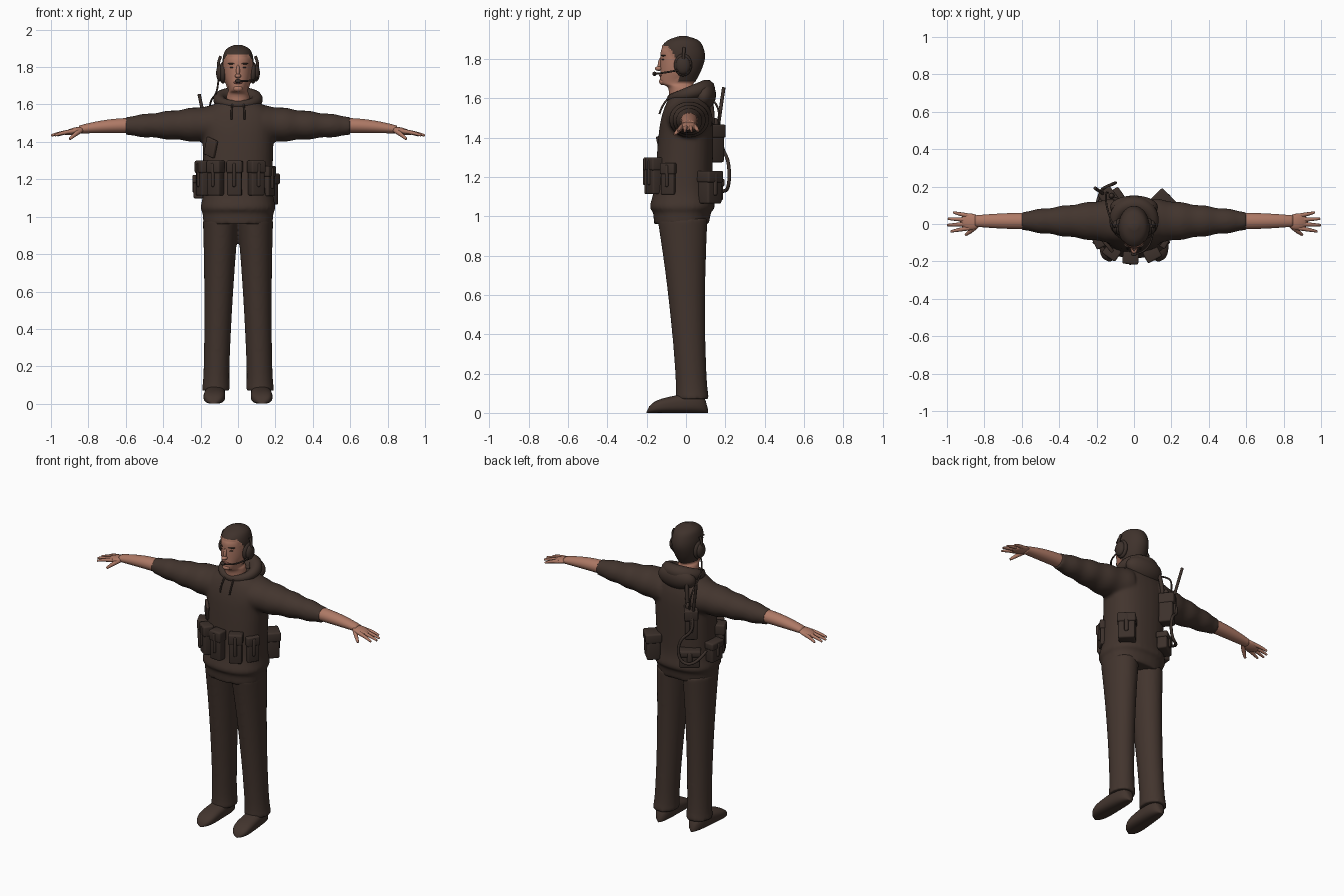
import bpy, bmesh, math
from mathutils import Matrix, Vector, Euler

default_cube = bpy.data.objects.get("Cube")
if default_cube:
    bpy.data.objects.remove(default_cube, do_unlink=True)

SIDES = {"left": 1, "right": -1}


def material(name, red, green, blue):
    mat = bpy.data.materials.new(name)
    mat.use_nodes = True
    mat.diffuse_color = (red, green, blue, 1)
    shader = mat.node_tree.nodes["Principled BSDF"]
    shader.inputs["Base Color"].default_value = (red, green, blue, 1)
    return mat


CLOTH = material("brown cloth", .055, .035, .027)
GEAR = material("dark gear", .045, .03, .024)
HAIR = material("brown hair", .05, .032, .025)
SKIN = material("skin", .42, .19, .13)
LIPS = material("lips", .24, .09, .07)


def link(name, data, mat):
    data.materials.append(mat)
    obj = bpy.data.objects.new(name, data)
    bpy.context.collection.objects.link(obj)
    return obj


def finish(name, bm, mat):
    bmesh.ops.recalc_face_normals(bm, faces=bm.faces)
    for face in bm.faces:
        face.smooth = True
    mesh = bpy.data.meshes.new(name)
    bm.to_mesh(mesh)
    bm.free()
    return link(name, mesh, mat)


def mix(start, end, t):
    return start + (end - start) * t


def catmull(a, b, c, d, t):
    slope, bend = c - a, 2 * a - 5 * b + 4 * c - d
    return b + (slope * t + bend * t * t + (3 * b - a - 3 * c + d) * t ** 3) / 2


def smooth_rows(rows, steps=6):
    """Insert interpolated rows between the given profile rows."""
    padded = [rows[0], *rows, rows[-1]]
    for i in range(len(rows) - 1):
        for step in range(steps):
            yield [catmull(*values, step / steps) for values in zip(*padded[i:i + 4])]
    yield rows[-1]


def rule_rows(rule, count=24):
    return [rule(i / count) for i in range(count + 1)]


def loft(bm, axis, rings, sides=32, mirror=1, power=1):
    """Each ring is: position on the axis, two centres, two radii."""
    loops = []
    for along, centre_u, centre_v, radius_u, radius_v in rings:
        loop = []
        for k in range(sides):
            angle = math.tau * (k + .5) / sides
            c, s = math.cos(angle), math.sin(angle)
            u = centre_u + radius_u * math.copysign(abs(c) ** power, c)
            v = centre_v + radius_v * math.copysign(abs(s) ** power, s)
            x, y, z = {"x": (along, u, v), "y": (u, along, v), "z": (u, v, along)}[axis]
            loop.append(bm.verts.new((x * mirror, y, z)))
        loops.append(loop)
    for low, high in zip(loops, loops[1:]):
        for k in range(sides):
            bm.faces.new((low[k - 1], low[k], high[k], high[k - 1]))
    bm.faces.new(loops[0])
    bm.faces.new(loops[-1])


def fuse(obj):
    """Blend overlapping volumes into one skin."""
    remesh = obj.modifiers.new("Fuse", "REMESH")
    remesh.mode, remesh.voxel_size, remesh.use_smooth_shade = "VOXEL", .01, True
    soften = obj.modifiers.new("Soften", "SMOOTH")
    soften.iterations = 5


def tube(name, points, radii, mat, cyclic=False):
    curve = bpy.data.curves.new(name, "CURVE")
    curve.dimensions, curve.bevel_depth, curve.bevel_resolution = "3D", 1, 3
    curve.use_fill_caps, curve.resolution_u = True, 6
    path = curve.splines.new("NURBS")
    path.points.add(len(points) - 1)
    for i, (point, place) in enumerate(zip(path.points, points)):
        point.co = (*place, 1)
        point.radius = radii[i] if isinstance(radii, list) else radii
    path.order_u, path.use_endpoint_u, path.use_cyclic_u = 3, not cyclic, cyclic
    link(name, curve, mat)


def ball(name, place, size, mat, turn=(0, 0, 0)):
    bm = bmesh.new()
    matrix = Matrix.LocRotScale(Vector(place), Euler(turn), Vector(size))
    bmesh.ops.create_uvsphere(bm, u_segments=24, v_segments=16, radius=1, matrix=matrix)
    finish(name, bm, mat)


def pouch(name, degrees, z, width, depth, height, roll=0, flap=True, mat=GEAR):
    """Soft box on the body at an angle around the waist, with a flap and a strap."""
    boxes = [((0, 0, 0), (width, depth, height))]
    if flap:
        boxes.append(((0, 0, height / 3), (width * 1.1, depth * 1.2, height * .36)))
        boxes.append(((0, -depth / 2, height * .1), (width / 4, .02, height * .7)))
    bm = bmesh.new()
    for place, size in boxes:
        matrix = Matrix.LocRotScale(Vector(place), None, Vector(size))
        bmesh.ops.create_cube(bm, size=1, matrix=matrix)
    obj = finish(name, bm, mat)
    angle, out = math.radians(degrees), depth / 2
    obj.location = ((.18 + out) * math.sin(angle), -.01 - (.145 + out) * math.cos(angle), z)
    obj.rotation_euler = (0, roll, angle)
    soft = obj.modifiers.new("Round", "BEVEL")
    soft.width, soft.segments = depth / 4, 3


# Sweater: torso and sleeves
def sleeve(t):
    fold = .003 * math.sin(t * 25)
    return (mix(.1, .6, t), .016, mix(1.495, 1.485, t),
            mix(.12, .05, t) + fold, mix(.105, .05, t) + fold)


torso = [(.96, .185, .14), (1.02, .19, .148), (1.05, .2, .165), (1.15, .185, .148),
         (1.4, .19, .14), (1.5, .2, .13), (1.57, .17, .11), (1.63, .08, .08)]
bm = bmesh.new()
loft(bm, "z", [(z, 0, (z - 1.42) / 20, wide, deep) for z, wide, deep in smooth_rows(torso)],
     power=.85)
for side in SIDES.values():
    loft(bm, "x", rule_rows(sleeve), mirror=side)
fuse(finish("sweater", bm, CLOTH))


# Trousers: two legs joined at the hips, flared at the cuffs
def leg(t):
    cuff = .008 * math.exp(-t * 20)
    return (mix(.07, .99, t), mix(.118, .092, t), mix(.032, -.018, t),
            mix(.068, .096, t * t) + cuff, mix(.078, .128, t * t) + cuff)


bm = bmesh.new()
for side in SIDES.values():
    loft(bm, "z", rule_rows(leg), mirror=side)
fuse(finish("trousers", bm, CLOTH))


# Shoes, forearms and hands
def shoe(t):
    end = math.sqrt(max(1 - (2 * t - 1) ** 4, .01))
    top = mix(.06, .12, t) * end / 2
    return (mix(-.2, .113, t), mix(.13, .118, t), top, mix(.062, .05, t) * end, top)


def forearm(t):
    return (mix(.56, .85, t), .016, mix(1.488, 1.466, t * t),
            mix(.044, .03, t * t), mix(.04, .021, t * t))


for word, side in SIDES.items():
    bm = bmesh.new()
    loft(bm, "y", rule_rows(shoe), mirror=side, power=.75)
    finish(word + "_shoe", bm, CLOTH)
    bm = bmesh.new()
    loft(bm, "x", rule_rows(forearm), mirror=side)
    finish(word + "_forearm", bm, SKIN)
    ball(word + "_palm", (side * .875, .012, 1.458), (.058, .044, .018), SKIN, (0, side * .25, 0))
    for i, finger in enumerate(("index", "middle", "ring", "little")):
        root, fan = (i - 1) * .022, (i - 1.5) * .012
        tip = 1 - (i - 1.3) ** 2 * .012
        tube(f"{word}_{finger}_finger",
             [(side * .88, root, 1.457), (side * mix(.9, tip, .5), root + fan / 2, 1.45),
              (side * tip, root + fan, 1.434)], [.012, .011, .006], SKIN)
    tube(word + "_thumb", [(side * .835, 0, 1.466), (side * .865, -.035, 1.447),
                           (side * .9, -.058, 1.415)], [.014, .014, .007], SKIN)

# Head with raised hair; rows hold height, front, back and half width
profile = [(1.56, -.085, .04, .065), (1.65, -.09, .04, .06), (1.68, -.13, .04, .05),
           (1.74, -.13, .07, .07), (1.8, -.13, .09, .077), (1.85, -.125, .085, .075),
           (1.89, -.09, .06, .06), (1.912, -.03, 0, .02)]
bm = bmesh.new()
loft(bm, "z", [(z, 0, (front + back) / 2, wide, (back - front) / 2)
               for z, front, back, wide in smooth_rows(profile)], sides=64)
bmesh.ops.recalc_face_normals(bm, faces=bm.faces)
hair = set()
for face in bm.faces:
    middle = face.calc_center_median()
    hairline = -.035 - max(0, middle.z - 1.78) * .6
    if middle.z > 1.868 or middle.z > 1.69 and middle.y > hairline:
        face.material_index = 1
        hair.update(face.verts)
bm.normal_update()
for vert, normal in [(vert, vert.normal.copy()) for vert in hair]:
    vert.co += normal * .006
finish("head", bm, SKIN).data.materials.append(HAIR)

# Face
ball("nose_bridge", (0, -.128, 1.782), (.01, .014, .035), SKIN, (-.25, 0, 0))
ball("nose_tip", (0, -.138, 1.752), (.017, .02, .012), SKIN)
ball("chin", (0, -.117, 1.685), (.026, .02, .018), SKIN)
ball("lips", (0, -.127, 1.717), (.024, .01, .008), LIPS)
for word, side in SIDES.items():
    ball(word + "_brow", (side * .034, -.115, 1.818), (.022, .011, .004), HAIR, (0, 0, side * .35))
    ball(word + "_eye", (side * .032, -.115, 1.798), (.013, .009, .003), HAIR, (0, 0, side * .3))

# Hood: thick tilted collar, folded back and drawstrings
points, radii = [], []
for k in range(28):
    angle = math.tau * k / 28
    back = (1 - math.cos(angle)) / 2
    points.append((.1 * math.sin(angle), mix(-.075, .105, back), mix(1.6, 1.652, back)))
    radii.append(mix(.022, .044, back))
tube("hood_collar", points, radii, CLOTH, cyclic=True)
ball("hood_back", (0, .09, 1.612), (.128, .062, .075), CLOTH, (-.25, 0, 0))
for word, side in SIDES.items():
    tube(word + "_drawstring", [(side * .03, -.085, 1.605), (side * .036, -.122, 1.57),
                                (side * .034, -.135, 1.52)], .005, GEAR)

# Headset: ear cups, clips, microphone and cable
for word, side in SIDES.items():
    ball(word + "_ear_pad", (side * .08, -.015, 1.77), (.022, .046, .058), GEAR)
    ball(word + "_ear_cup", (side * .095, -.015, 1.768), (.022, .037, .046), GEAR)
    tube(word + "_headset_clip", [(side * .1, -.015, 1.78), (side * .112, -.012, 1.82),
                                  (side * .092, -.01, 1.858)], .008, GEAR)
tube("microphone_boom", [(.1, -.03, 1.745), (.1, -.14, 1.725), (.01, -.16, 1.725)], .005, GEAR)
ball("microphone", (0, -.16, 1.725), (.017, .011, .011), GEAR)
tube("headset_cable", [(-.105, 0, 1.73), (-.11, -.02, 1.66), (-.15, .1, 1.62),
                       (-.15, .18, 1.55), (-.14, .165, 1.45)], .005, GEAR)

# Pouches around the waist and the chest pocket
for name, degrees in (("right", -35), ("middle", -5), ("left", 28), ("outer_right", -64)):
    pouch(name + "_front_pouch", degrees, 1.205, .078, .055, .185)
pouch("outer_left_front_pouch", 60, 1.19, .075, .03, .16)
pouch("right_side_pouch", -95, 1.16, .1, .055, .125)
pouch("left_back_pouch", 135, 1.147, .1, .08, .165)
pouch("right_back_pouch", -145, 1.135, .12, .06, .11)
pouch("chest_pocket", -50, 1.37, .08, .02, .095, roll=.3, flap=False, mat=CLOTH)

# Radio on the back with antenna, strap and hose
pouch("radio", -143, 1.37, .075, .085, .19)
ball("radio_knob", (-.12, .15, 1.475), (.015, .015, .025), GEAR)
tube("antenna", [(-.16, .16, 1.43), (-.18, .172, 1.52), (-.208, .192, 1.655)], .009, GEAR)
tube("radio_strap", [(-.11, .13, 1.45), (-.1, .14, 1.53), (-.09, .12, 1.6)], .012, GEAR)
tube("hose", [(-.16, .17, 1.43), (-.19, .18, 1.35), (-.1, .22, 1.28), (-.1, .22, 1.14),
              (-.19, .18, 1.12), (-.2, .08, 1.18)], .009, GEAR)
